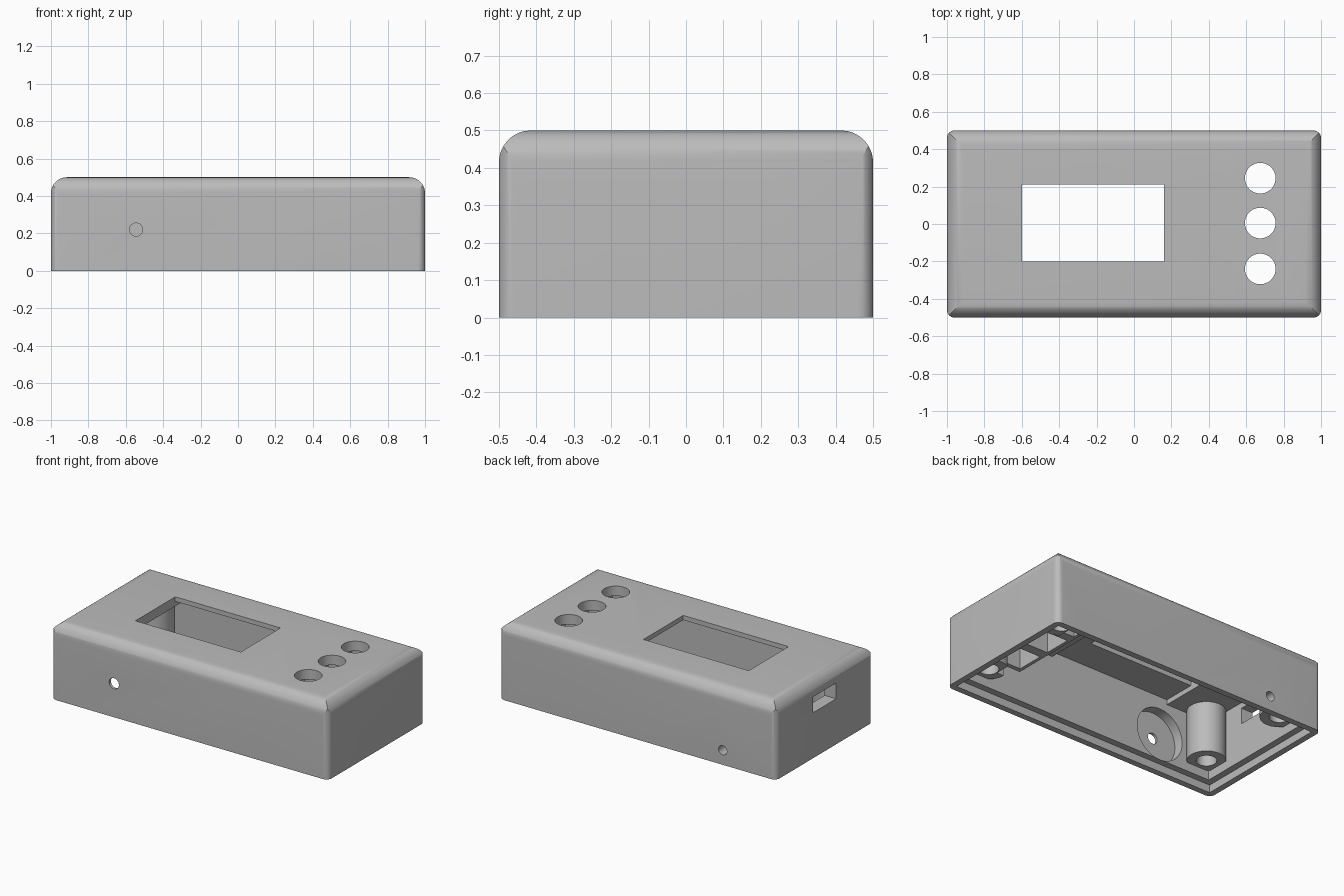
import bpy, bmesh, math
from mathutils import Vector, Matrix

old = bpy.data.objects.get("Cube")
if old:
    bpy.data.objects.remove(old, do_unlink=True)

# Single plain plastic material
plastic = bpy.data.materials.new("grey plastic")
plastic.use_nodes = True
grey = (0.5, 0.5, 0.5, 1)
plastic.diffuse_color = grey
plastic.node_tree.nodes["Principled BSDF"].inputs["Base Color"].default_value = grey


def add_object(name, bm):
    bmesh.ops.recalc_face_normals(bm, faces=bm.faces)
    mesh = bpy.data.meshes.new(name)
    bm.to_mesh(mesh)
    bm.free()
    obj = bpy.data.objects.new(name, mesh)
    bpy.context.collection.objects.link(obj)
    return obj


def box(name, x, y, z):
    bm = bmesh.new()
    bmesh.ops.create_cube(bm, size=1)
    for v in bm.verts:
        v.co = [lo + (c + 0.5) * (hi - lo) for c, (lo, hi) in zip(v.co, (x, y, z))]
    return add_object(name, bm)


def cylinder(name, centre, radius, depth, axis="Z", sides=48):
    bm = bmesh.new()
    turn = Matrix.Rotation(math.pi / 2, 4, "X") if axis == "Y" else Matrix()
    bmesh.ops.create_cone(bm, cap_ends=True, segments=sides, radius1=radius,
                          radius2=radius, depth=depth,
                          matrix=Matrix.Translation(centre) @ turn)
    return add_object(name, bm)


def rounded_prism(name, half_u, v_range, radius, place, length, round_bottom=False):
    """Extrude a rectangle with rounded corners; place(u, v, w) maps it to space."""
    v0, v1 = v_range
    steps = 10
    points = []
    for su, sv, start in ((1, 1, 0), (-1, 1, 90), (-1, -1, 180), (1, -1, 270)):
        if sv < 0 and not round_bottom:
            points.append((su * half_u, v0))
            continue
        cu = su * (half_u - radius)
        cv = v1 - radius if sv > 0 else v0 + radius
        for i in range(steps + 1):
            a = math.radians(start + 90 * i / steps)
            points.append((cu + radius * math.cos(a), cv + radius * math.sin(a)))
    bm = bmesh.new()
    face = bm.faces.new([bm.verts.new(place(u, v, -length)) for u, v in points])
    extruded = bmesh.ops.extrude_face_region(bm, geom=[face])["geom"]
    shift = Vector(place(0, 0, 2 * length))
    bmesh.ops.translate(bm, vec=shift,
                        verts=[g for g in extruded if isinstance(g, bmesh.types.BMVert)])
    return add_object(name, bm)


def combine(target, operation, tool):
    mod = target.modifiers.new("combine", "BOOLEAN")
    mod.operation, mod.solver, mod.object = operation, "EXACT", tool
    bpy.context.view_layer.objects.active = target
    bpy.ops.object.modifier_apply(modifier=mod.name)
    bpy.data.objects.remove(tool, do_unlink=True)


# Outer shell: long and short profiles crossed, with softened upright corners
case = rounded_prism("enclosure_shell", 1, (0, 0.5), 0.085, lambda u, v, w: (u, w, v), 0.6)
combine(case, "INTERSECT", rounded_prism("side_profile", 0.5, (0, 0.5), 0.085,
                                         lambda u, v, w: (w, u, v), 1.1))
combine(case, "INTERSECT", rounded_prism("plan_profile", 1, (-0.5, 0.5), 0.04,
                                         lambda u, v, w: (u, v, w), 0.7, True))

# Hollow inside, lid ledge and thinner roof around the display
combine(case, "DIFFERENCE", box("cavity", (-0.917, 0.917), (-0.417, 0.417), (-0.1, 0.438)))
combine(case, "DIFFERENCE", box("lid_ledge", (-0.96, 0.96), (-0.46, 0.46), (-0.1, 0.05)))
combine(case, "DIFFERENCE", box("display_pocket", (-0.6, 0.27), (-0.417, 0.417), (0.4, 0.47)))

# Four hollow screw posts
for sx in (-1, 1):
    for sy in (-1, 1):
        x, y = sx * 0.827, sy * 0.33
        combine(case, "UNION", cylinder("screw_post", (x, y, 0.2835), 0.115, 0.353))
        combine(case, "DIFFERENCE", cylinder("screw_hole", (x, y, 0.25), 0.06, 0.32))

# Button rail with square switch pockets and round openings
combine(case, "UNION", box("button_rail", (0.565, 0.785), (-0.36, 0.36), (0.2, 0.455)))
for y in (-0.24, 0.005, 0.245):
    combine(case, "DIFFERENCE", box("switch_pocket", (0.587, 0.763), (y - 0.09, y + 0.09),
                                    (0.1, 0.436)))
    combine(case, "DIFFERENCE", cylinder("button_hole", (0.675, y, 0.45), 0.082, 0.2))

# Display window, cable slot and the two small side holes
combine(case, "DIFFERENCE", box("display_window", (-0.6, 0.16), (-0.2, 0.21), (0.42, 0.6)))
combine(case, "DIFFERENCE", box("cable_slot", (-1.1, -0.88), (-0.12, 0.12), (0.297, 0.4)))
combine(case, "DIFFERENCE", cylinder("front_recess", (-0.545, -0.432, 0.22), 0.17, 0.1, "Y"))
combine(case, "DIFFERENCE", cylinder("front_hole", (-0.545, -0.5, 0.22), 0.035, 0.2, "Y"))
combine(case, "DIFFERENCE", cylinder("back_hole", (-0.615, 0.46, 0.095), 0.03, 0.2, "Y"))

# Finish
case.data.materials.clear()
case.data.materials.append(plastic)
for poly in case.data.polygons:
    poly.material_index = 0
bpy.ops.object.select_all(action="DESELECT")
case.select_set(True)
bpy.context.view_layer.objects.active = case
bpy.ops.object.shade_smooth_by_angle(angle=math.radians(30))
